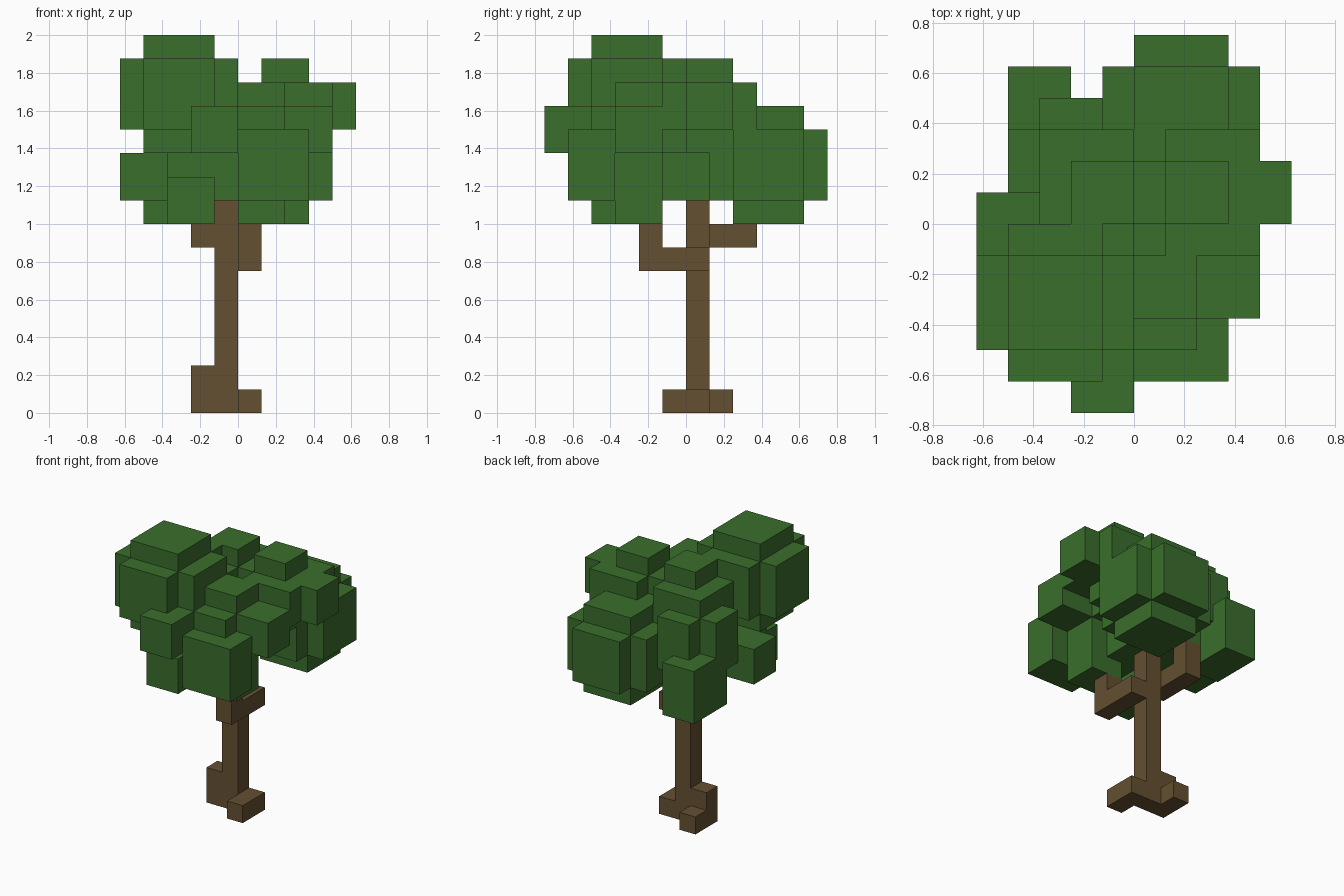
import bpy
import bmesh
from itertools import product

UNIT = 1 / 8  # edge of one block

old = bpy.data.objects.get("Cube")
if old:
    bpy.data.objects.remove(old, do_unlink=True)


def make_material(name, color):
    mat = bpy.data.materials.new(name)
    mat.use_nodes = True
    mat.diffuse_color = color
    bsdf = mat.node_tree.nodes["Principled BSDF"]
    bsdf.inputs["Base Color"].default_value = color
    bsdf.inputs["Roughness"].default_value = 0.9
    return mat


def box(x, y, z):
    """All block cells in a box given by three (low, high) ranges."""
    return set(product(range(*x), range(*y), range(*z)))


def clump(low, size):
    """Rounded leaf clump: three crossing boxes, each inset by one on two axes."""
    cells = set()
    for axis in range(3):
        spans = []
        for i in range(3):
            inset = 0 if i == axis else 1
            spans.append((low[i] + inset, low[i] + size[i] - inset))
        cells |= box(*spans)
    return cells


def build(name, cells, mat):
    """Skin the exposed sides of the cells and merge flat areas."""
    bm = bmesh.new()
    for cell in cells:
        for axis, side in product(range(3), (0, 1)):
            near = list(cell)
            near[axis] += 1 if side else -1
            if tuple(near) in cells:
                continue
            u, v = (axis + 1) % 3, (axis + 2) % 3
            corners = []
            for du, dv in ((0, 0), (1, 0), (1, 1), (0, 1)):
                p = list(cell)
                p[axis] += side
                p[u] += du
                p[v] += dv
                corners.append(bm.verts.new([c * UNIT for c in p]))
            bm.faces.new(corners if side else corners[::-1])
    bmesh.ops.remove_doubles(bm, verts=bm.verts[:], dist=UNIT / 100)
    bmesh.ops.dissolve_limit(bm, angle_limit=0.01, verts=bm.verts[:], edges=bm.edges[:])
    mesh = bpy.data.meshes.new(name)
    bm.to_mesh(mesh)
    bm.free()
    mesh.materials.append(mat)
    obj = bpy.data.objects.new(name, mesh)
    bpy.context.scene.collection.objects.link(obj)
    return obj


bark = make_material("bark brown", (0.130, 0.080, 0.032, 1))
leaf = make_material("leaf green", (0.042, 0.156, 0.025, 1))

# Trunk, roots and branches
wood = box((-1, 0), (0, 1), (0, 9))
wood |= box((0, 1), (-1, 1), (0, 1))      # front root
wood |= box((-2, -1), (0, 1), (0, 2))     # tall side root
wood |= box((-2, -1), (1, 2), (0, 1))     # back root
wood |= box((0, 1), (-2, 1), (6, 7))      # front branch
wood |= box((0, 1), (-2, -1), (7, 8))
wood |= box((-2, -1), (0, 3), (7, 8))     # back branch
wood |= box((-2, -1), (2, 3), (8, 9))
build("trunk", wood, bark)

# Regular rounded clumps
crown = clump((-5, -5, 11), (5, 5, 5))    # tall front clump
crown |= clump((-1, 1, 8), (5, 5, 5))     # low back clump
crown |= clump((-3, -1, 11), (4, 4, 4))   # middle clump
crown |= clump((-4, 0, 9), (4, 4, 5))     # back side clump

# Upper side clump
crown |= box((0, 5), (0, 2), (12, 14))
crown |= box((1, 4), (-1, 3), (12, 14))
crown |= box((1, 3), (0, 2), (11, 15))

# Front side clump
crown |= box((0, 4), (-3, -1), (11, 13))
crown |= box((0, 2), (-4, 0), (11, 13))
crown |= box((0, 2), (-3, -1), (10, 14))

# Low and outlying clumps
crown |= box((0, 3), (-5, -3), (9, 12))
crown |= box((0, 2), (-3, -1), (8, 10))
crown |= box((-3, -1), (-4, -1), (8, 10))
crown |= box((-2, 0), (-6, -3), (11, 13))
crown |= box((-5, -1), (-1, 1), (9, 11))
crown |= box((-4, -2), (2, 5), (8, 11))

# Crown centre
crown |= box((-2, 1), (-1, 2), (9, 12))
crown |= box((-3, 2), (-3, -1), (10, 12))
crown |= box((-1, 0), (-3, -1), (9, 10))
build("crown", crown - wood, leaf)
